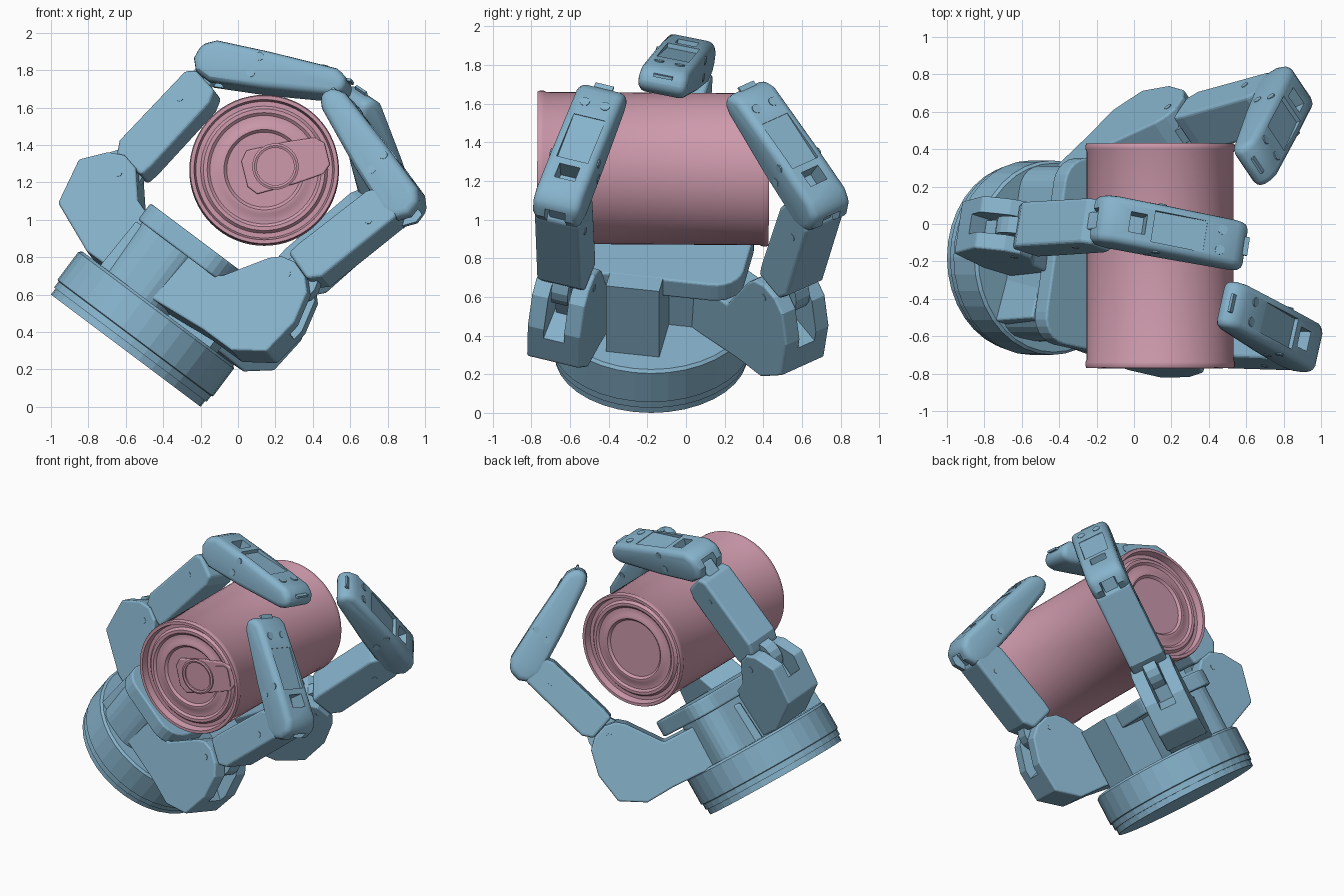
import bpy, bmesh, math
from mathutils import Vector, Matrix

if "Cube" in bpy.data.objects:
    bpy.data.objects.remove(bpy.data.objects["Cube"])


def material(name, rgb):
    m = bpy.data.materials.new(name)
    m.use_nodes = True
    m.diffuse_color = (*rgb, 1)
    m.node_tree.nodes["Principled BSDF"].inputs["Base Color"].default_value = (*rgb, 1)
    return m


BLUE = material("steel blue", (0.24, 0.45, 0.6))
PINK = material("dusty pink", (0.61, 0.32, 0.41))


def frame(origin, x, y):
    """Orthonormal frame with X along x and Y on the side of y."""
    x = Vector(x).normalized()
    y = Vector(y)
    y = (y - x * y.dot(x)).normalized()
    m = Matrix((x, y, x.cross(y))).transposed().to_4x4()
    m.translation = origin
    return m


def add_object(name, bm, matrix, mat):
    bmesh.ops.recalc_face_normals(bm, faces=bm.faces)
    me = bpy.data.meshes.new(name)
    bm.to_mesh(me)
    bm.free()
    me.materials.append(mat)
    ob = bpy.data.objects.new(name, me)
    bpy.context.collection.objects.link(ob)
    ob.matrix_world = matrix
    return ob


def prism(name, pts, z0, z1, matrix, mat=BLUE, bevel=0.0, cuts=()):
    """Extrude a profile along Z, round its edges, then cut boxes out of it."""
    bm = bmesh.new()
    face = bm.faces.new([bm.verts.new((x, y, z0)) for x, y in pts])
    new = bmesh.ops.extrude_face_region(bm, geom=[face])["geom"]
    bmesh.ops.translate(bm, verts=[g for g in new if isinstance(g, bmesh.types.BMVert)], vec=(0, 0, z1 - z0))
    ob = add_object(name, bm, matrix, mat)
    if bevel:
        mod = ob.modifiers.new("round", 'BEVEL')
        mod.width, mod.segments, mod.limit_method = bevel, 3, 'ANGLE'
        mod.angle_limit = math.radians(45)
    for i, (x0, x1, y0, y1, w0, w1) in enumerate(cuts):
        cutter = prism(f"{name}_cutter_{i}", box(x0, x1, y0, y1), w0, w1, matrix)
        cutter.hide_render = True
        cutter.hide_set(True)
        mod = ob.modifiers.new("cut", 'BOOLEAN')
        mod.object, mod.operation, mod.solver = cutter, 'DIFFERENCE', 'EXACT'
    if cuts:
        # Bake the cuts and drop the cutters
        dg = bpy.context.evaluated_depsgraph_get()
        baked = bpy.data.meshes.new_from_object(ob.evaluated_get(dg))
        for mod in [m for m in ob.modifiers if m.type == 'BOOLEAN']:
            bpy.data.objects.remove(mod.object)
        ob.modifiers.clear()
        ob.data = baked
    return ob


def box(x0, x1, y0, y1):
    return [(x0, y0), (x1, y0), (x1, y1), (x0, y1)]


def circle(r, n, cx=0, cy=0):
    return [(cx + r * math.cos(math.tau * i / n), cy + r * math.sin(math.tau * i / n)) for i in range(n)]


def rounded(x0, x1, y0, y1, r, n=6):
    pts = []
    for k, (cx, cy) in enumerate(box(x0 + r, x1 - r, y0 + r, y1 - r)):
        for i in range(n + 1):
            a = math.pi * (1 + k / 2 + i / n / 2)
            pts.append((cx + r * math.cos(a), cy + r * math.sin(a)))
    return pts


def lathe(name, profile, matrix, mat, steps):
    bm = bmesh.new()
    vs = [bm.verts.new((r, 0, z)) for r, z in profile]
    es = [bm.edges.new(p) for p in zip(vs, vs[1:])]
    bmesh.ops.spin(bm, geom=vs + es, cent=(0, 0, 0), axis=(0, 0, 1), angle=math.tau, steps=steps)
    bmesh.ops.remove_doubles(bm, verts=bm.verts, dist=1e-4)
    return add_object(name, bm, matrix, mat)


def smooth(ob, degrees=35):
    bpy.ops.object.select_all(action='DESELECT')
    ob.select_set(True)
    bpy.context.view_layer.objects.active = ob
    bpy.ops.object.shade_smooth_by_angle(angle=math.radians(degrees))


# Tilted wrist, with the palm turned a little on it
WRIST = frame((-0.6, -0.18, 0.3), (0.8, 0, -0.6), (0, 1, 0))
PALM = WRIST @ Matrix.Rotation(math.radians(-10), 4, 'Z')
lathe("wrist_disc", [(0, 0), (0.5, 0), (0.5, 0.04), (0.51, 0.04), (0.51, 0.08),
                     (0.52, 0.085), (0.52, 0.27), (0.505, 0.285), (0, 0.285)], WRIST, BLUE, 36)
prism("palm_housing", rounded(-0.29, 0.1, -0.46, 0.47, 0.14), 0.28, 0.62, PALM)
prism("palm_block", box(-0.1, 0.385, -0.17, 0.11), 0.28, 0.709, PALM)
prism("palm_plate", rounded(-0.31, 0.28, -0.5, 0.51, 0.15), 0.6, 0.71, PALM, bevel=0.012)

# Profiles in each finger's own plane: along the link, then outward
SIDE_KNUCKLE = [(0.01, -0.12), (0.05, -0.05), (0.05, 0.05), (0.01, 0.13), (-0.14, 0.225), (-0.35, 0.265),
                (-0.5, 0.143), (-0.56, -0.045), (-0.82, -0.675), (-0.52, -0.76), (-0.316, -0.23), (-0.05, -0.155)]
THUMB_KNUCKLE = [(0.06, -0.075), (0.075, 0.02), (0.03, 0.1), (-0.1, 0.195), (-0.35, 0.125),
                 (-0.45, -0.17), (-0.43, -0.45), (-0.136, -0.47), (-0.065, -0.2)]
MIDDLE = [(0.05, -0.12), (0.12, -0.13), (0.58, -0.145), (0.65, -0.12), (0.67, 0.03),
          (0.63, 0.075), (0.12, 0.1), (0.05, 0.06)]
TIP = [(-0.08, -0.07), (-0.105, 0), (-0.08, 0.08), (0, 0.115), (0.3, 0.1), (0.67, 0.07), (0.735, 0.03),
       (0.74, -0.05), (0.67, -0.08), (0.3, -0.105), (0, -0.11)]


def finger(name, base, joint, end, knuckle):
    base, joint, end = Vector(base), Vector(joint), Vector(end)
    lower = frame(base, joint - base, joint - end)
    upper = frame(joint, end - joint, joint - base)
    # Knuckle fork with a slot for the link
    prism(name + "_knuckle", knuckle, -0.145, 0.145, lower, bevel=0.012,
          cuts=[(-0.2, 0.3, -0.09, 0.4, -0.055, 0.055)])
    prism(name + "_middle_link", MIDDLE, -0.125, 0.125, lower, bevel=0.018)
    prism(name + "_tongue", box(-0.24, 0.74, -0.06, 0.06), -0.048, 0.048, lower, bevel=0.01)
    prism(name + "_hinge", circle(0.12, 16), -0.045, 0.045, lower)
    # Tip with joint slot and recessed back panel
    tip = prism(name + "_tip", TIP, -0.13, 0.13, upper, bevel=0.04,
                cuts=[(-0.2, 0.06, -0.2, 0.05, -0.055, 0.055), (0.08, 0.17, 0, 0.2, -0.055, 0.055),
                      (0.21, 0.5, 0.08, 0.2, -0.085, 0.085)])
    smooth(tip, 30)
    prism(name + "_nail", box(0.66, 0.748, 0.02, 0.035), -0.05, 0.05, upper)
    # Screws on the back and the sides
    back = upper @ Matrix.Rotation(-math.pi / 2, 4, 'X')
    for s in (-1, 1):
        prism(name + "_back_screw", circle(0.026, 10, 0.59, s * 0.055), 0.04, 0.081, back)
        for x, y in ((0.22, -0.035), (0.25, 0.06)):
            z = sorted((s * 0.1, s * 0.133))
            prism(name + "_side_screw", circle(0.023, 10, x, y), *z, upper)
        for x, y in ((-0.02, -0.02), (0.5, 0)):
            z = sorted((s * 0.1, s * (0.148 if x < 0 else 0.128)))
            prism(name + "_link_pin", circle(0.02, 10, x, y), *z, lower)


finger("front_finger", (0.32, -0.62, 0.675), (0.885, -0.648, 1.085), (0.53, -0.44, 1.625), SIDE_KNUCKLE)
finger("back_finger", (0.28, 0.53, 0.645), (0.808, 0.692, 1.075), (0.65, 0.335, 1.63), SIDE_KNUCKLE)
finger("thumb", (-0.62, -0.03, 1.25), (-0.12, 0.01, 1.83), (0.52, -0.11, 1.725), THUMB_KNUCKLE)

# Can lying across the palm, with rolled rims and stepped ends
CAN = frame((0.14, -0.77, 1.268), (1, 0, 0), (0, -0.006, -1))
half = [(0, 0.045), (0.2, 0.045), (0.215, 0.03), (0.235, 0.03), (0.25, 0.04), (0.29, 0.04), (0.305, 0.028),
        (0.325, 0.028), (0.34, 0.045), (0.365, 0.045), (0.375, 0), (0.395, 0), (0.4, 0.012), (0.4, 0.03), (0.393, 0.045)]
length = 1.2
can = lathe("can_body", half + [(r, length - z) for r, z in reversed(half)], CAN, PINK, 64)
smooth(can)

# Pull tab with a finger hole
TAB = frame((0.2, -0.77, 1.285), (0.97, 0, 0.24), (0.24, 0, -0.97))
tab_outline = [(-0.17, -0.07), (-0.13, -0.12), (0.08, -0.115), (0.24, -0.1), (0.285, -0.06),
               (0.285, 0.06), (0.24, 0.1), (0.08, 0.115), (-0.13, 0.12), (-0.17, 0.07)]
prism("pull_tab", tab_outline, 0.024, 0.05, TAB, PINK, bevel=0.008)
ring = [(0.1, 0.026), (0.1, 0.014), (0.112, 0.01), (0.124, 0.014), (0.124, 0.026)]
smooth(lathe("tab_ring", ring, TAB, PINK, 32))
prism("tab_grip", rounded(0.14, 0.26, -0.075, 0.075, 0.03, 4), 0.018, 0.03, TAB, PINK)
